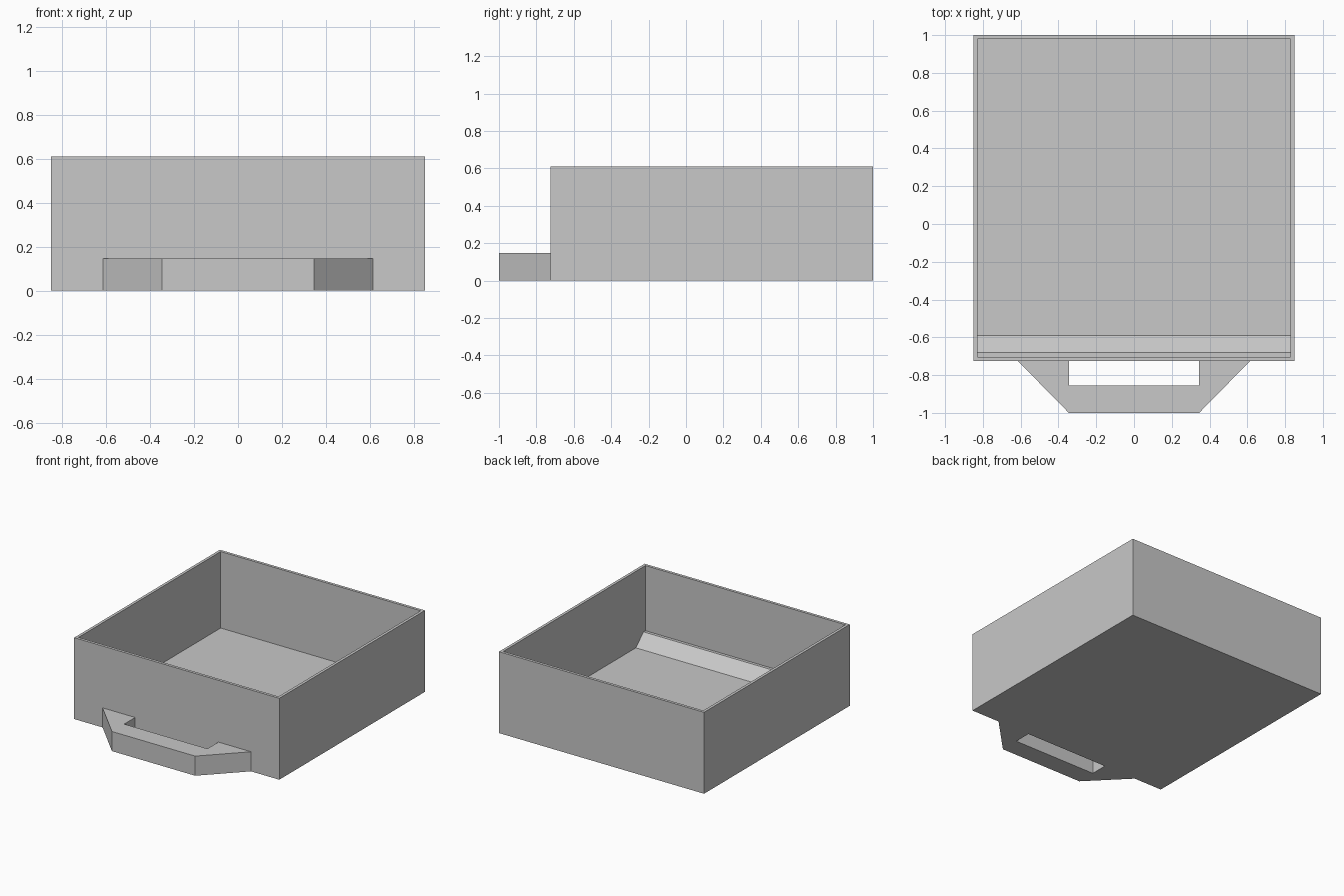
import bpy
import bmesh
from mathutils import Vector

cube = bpy.data.objects.get("Cube")
if cube:
    bpy.data.objects.remove(cube, do_unlink=True)

GREY = (0.58, 0.58, 0.58, 1.0)
grey = bpy.data.materials.new("plain_grey")
grey.use_nodes = True
grey.diffuse_color = GREY
grey.node_tree.nodes["Principled BSDF"].inputs["Base Color"].default_value = GREY

HALF_W, FRONT, BACK, HEIGHT = 0.85, -0.725, 1.0, 0.61
WALL, FLOOR = 0.03, 0.037


def prism(bm, points, direction):
    """Extrude a flat outline along a direction; return the far face."""
    base = bm.faces.new([bm.verts.new(p) for p in points])
    far = bmesh.ops.extrude_face_region(bm, geom=[base], use_keep_orig=True)["geom"]
    moved = [g for g in far if isinstance(g, bmesh.types.BMVert)]
    bmesh.ops.translate(bm, verts=moved, vec=Vector(direction))
    return next(g for g in far if isinstance(g, bmesh.types.BMFace))


def finish(bm, name):
    bmesh.ops.recalc_face_normals(bm, faces=bm.faces)
    mesh = bpy.data.meshes.new(name)
    bm.to_mesh(mesh)
    bm.free()
    mesh.materials.append(grey)
    obj = bpy.data.objects.new(name, mesh)
    bpy.context.collection.objects.link(obj)


# Open tray: a box whose top is inset and pushed down to the floor
bm = bmesh.new()
outline = [(-HALF_W, FRONT, 0), (HALF_W, FRONT, 0), (HALF_W, BACK, 0), (-HALF_W, BACK, 0)]
top = prism(bm, outline, (0, 0, HEIGHT))
bmesh.ops.recalc_face_normals(bm, faces=bm.faces)
bmesh.ops.inset_individual(bm, faces=[top], thickness=WALL)
well = bmesh.ops.extrude_discrete_faces(bm, faces=[top])["faces"][0]
bmesh.ops.translate(bm, verts=well.verts, vec=(0, 0, FLOOR - HEIGHT))
bmesh.ops.remove_doubles(bm, verts=bm.verts, dist=0.0001)
finish(bm, "drawer_tray")

# Sloped fillet with a narrow ledge along the inside of the front wall
bm = bmesh.new()
inner_x = HALF_W - WALL / 2
section = [(-0.59, FLOOR), (-0.681, 0.122), (-0.71, 0.122), (-0.71, FLOOR - 0.01), (-0.59, FLOOR - 0.01)]
prism(bm, [(-inner_x, y, z) for y, z in section], (2 * inner_x, 0, 0))
finish(bm, "inner_front_ramp")

# Pull handle: tapered outline around a rectangular finger opening
bm = bmesh.new()
half = [(0.615, FRONT), (0.345, -1.0), (0.345, -0.855), (0.345, FRONT)]
root, tip, inner, inner_root = half
loop = [root, tip] + [(-x, y) for x, y in (tip, root, inner_root, inner)] + [inner, inner_root]
prism(bm, [(x, y, 0) for x, y in loop], (0, 0, 0.147))
finish(bm, "pull_handle")
